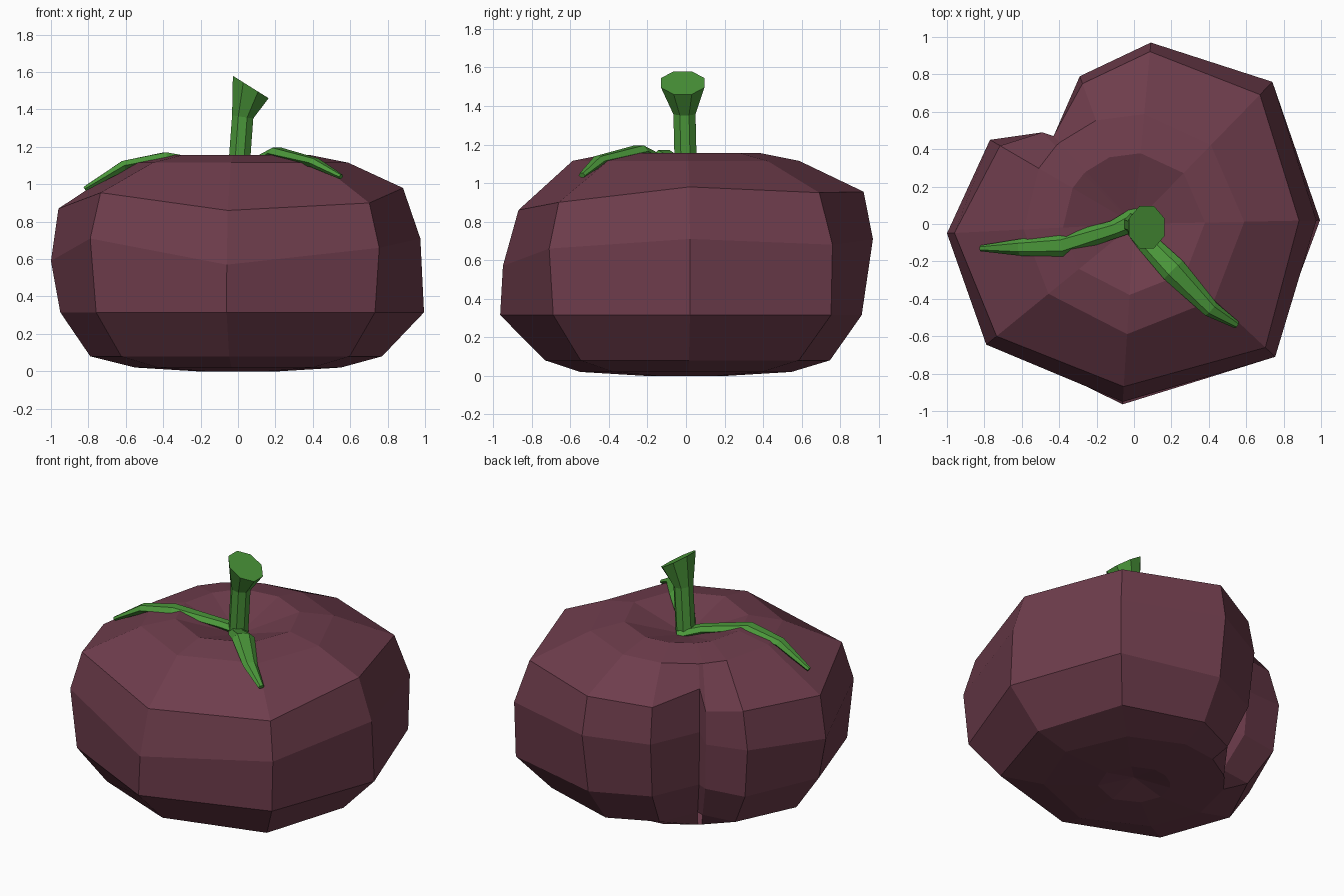
import bpy, bmesh, math
from mathutils import Vector

if "Cube" in bpy.data.objects:
    bpy.data.objects.remove(bpy.data.objects["Cube"])


def material(name, rgb):
    m = bpy.data.materials.new(name)
    m.diffuse_color = (*rgb, 1)
    m.use_nodes = True
    m.node_tree.nodes["Principled BSDF"].inputs["Base Color"].default_value = m.diffuse_color
    return m


plum = material("dark plum", (0.156, 0.046, 0.072))
green = material("leaf green", (0.07, 0.31, 0.042))


def loft(name, rings, mat, tip_a=None, tip_b=None):
    """Skin a list of vertex rings; close ends with a fan point or a flat cap."""
    bm = bmesh.new()
    vs = [[bm.verts.new(p) for p in r] for r in rings]
    n = len(rings[0])
    for a, b in zip(vs, vs[1:]):
        for i in range(n):
            j = (i + 1) % n
            bm.faces.new((a[i], a[j], b[j], b[i]))
    for ring, tip in ((vs[0], tip_a), (vs[-1], tip_b)):
        if tip is None:
            bm.faces.new(ring)
        else:
            c = bm.verts.new(tip)
            for i in range(n):
                bm.faces.new((ring[i], ring[(i + 1) % n], c))
    bmesh.ops.recalc_face_normals(bm, faces=bm.faces)
    me = bpy.data.meshes.new(name)
    bm.to_mesh(me)
    bm.free()
    me.materials.append(mat)
    ob = bpy.data.objects.new(name, me)
    bpy.context.collection.objects.link(ob)
    return ob


# Fruit outline columns: x, y, shoulder scale, shoulder z, middle z, low scale
columns = [
    (-1.00, -0.05, 0.96, 0.87, 0.59, 0.95),
    (-0.79, -0.645, 0.93, 0.955, 0.71, 0.96),
    (-0.06, -0.95, 0.915, 0.86, 0.57, 1.015),
    (0.755, -0.71, 0.93, 0.90, 0.66, 0.97),
    (0.975, 0.02, 0.905, 0.98, 0.71, 1.02),
    (0.74, 0.76, 0.91, 0.95, 0.68, 0.99),
    (0.09, 0.97, 0.95, 0.955, 0.71, 0.94),
    (-0.29, 0.79, 0.95, 0.91, 0.68, 0.95),
    (-0.43, 0.47, 1.00, 0.97, 0.68, 0.95),   # bottom of the crease
    (-0.49, 0.49, 1.00, 0.84, 0.62, 0.97),   # lip of the crease
    (-0.77, 0.45, 0.93, 0.875, 0.64, 0.96),
]


def round_ring(r, z):
    return [(*(Vector(c[:2]).normalized() * r), z) for c in columns]


body_rings = [
    round_ring(0.22, 0.0),
    round_ring(0.55, 0.02),
    [(x * 0.79, y * 0.77, 0.08) for x, y, *_ in columns],
    [(x * s, y * s, 0.315) for x, y, _, _, _, s in columns],
    [(x, y, zm) for x, y, _, _, zm, _ in columns],
    [(x * s, y * s, zs) for x, y, s, zs, _, _ in columns],
    round_ring(0.59, 1.115),
    round_ring(0.38, 1.157),
]
loft("fruit_body", body_rings, plum, (0, 0, 0.05), (0, 0, 1.04))


# Stem: eight-sided, flaring to a slanted cut top
def stem_ring(cx, cy, cz, r, tilt):
    pts = []
    for i in range(8):
        a = math.radians(22.5 + 45 * i)
        u = r * math.cos(a)
        pts.append((cx + u * math.cos(tilt), cy + r * math.sin(a), cz - u * math.sin(tilt)))
    return pts


loft("stem", [
    stem_ring(0.0, 0.0, 1.02, 0.062, 0),
    stem_ring(0.025, -0.008, 1.36, 0.062, 0.15),
    stem_ring(0.068, -0.017, 1.52, 0.122, 0.56),
], green)


# Sepals: flattened six-sided tapering strips lying over the fruit
def sepal(name, path):
    pts = [Vector(p[:3]) for p in path]
    rings = []
    for i, p in enumerate(pts):
        d = pts[min(i + 1, len(pts) - 1)] - pts[max(i - 1, 0)]
        side = Vector((-d.y, d.x, 0)).normalized()
        up = d.normalized().cross(side).normalized()
        if up.z < 0:
            up = -up
        w, h = path[i][3:]
        rings.append([p + side * w * math.cos(k * math.pi / 3) + up * h * math.sin(k * math.pi / 3)
                      for k in range(6)])
    loft(name, rings, green)


sepal("left_sepal", [
    (0.03, 0.035, 1.055, 0.065, 0.03),
    (-0.11, -0.03, 1.095, 0.048, 0.03),
    (-0.39, -0.115, 1.145, 0.06, 0.03),
    (-0.61, -0.125, 1.10, 0.045, 0.03),
    (-0.82, -0.13, 0.975, 0.016, 0.014),
])
sepal("right_sepal", [
    (-0.02, 0.03, 1.055, 0.06, 0.03),
    (0.06, -0.09, 1.09, 0.055, 0.03),
    (0.21, -0.245, 1.165, 0.07, 0.035),
    (0.41, -0.455, 1.115, 0.045, 0.028),
    (0.55, -0.54, 1.04, 0.02, 0.014),
])
